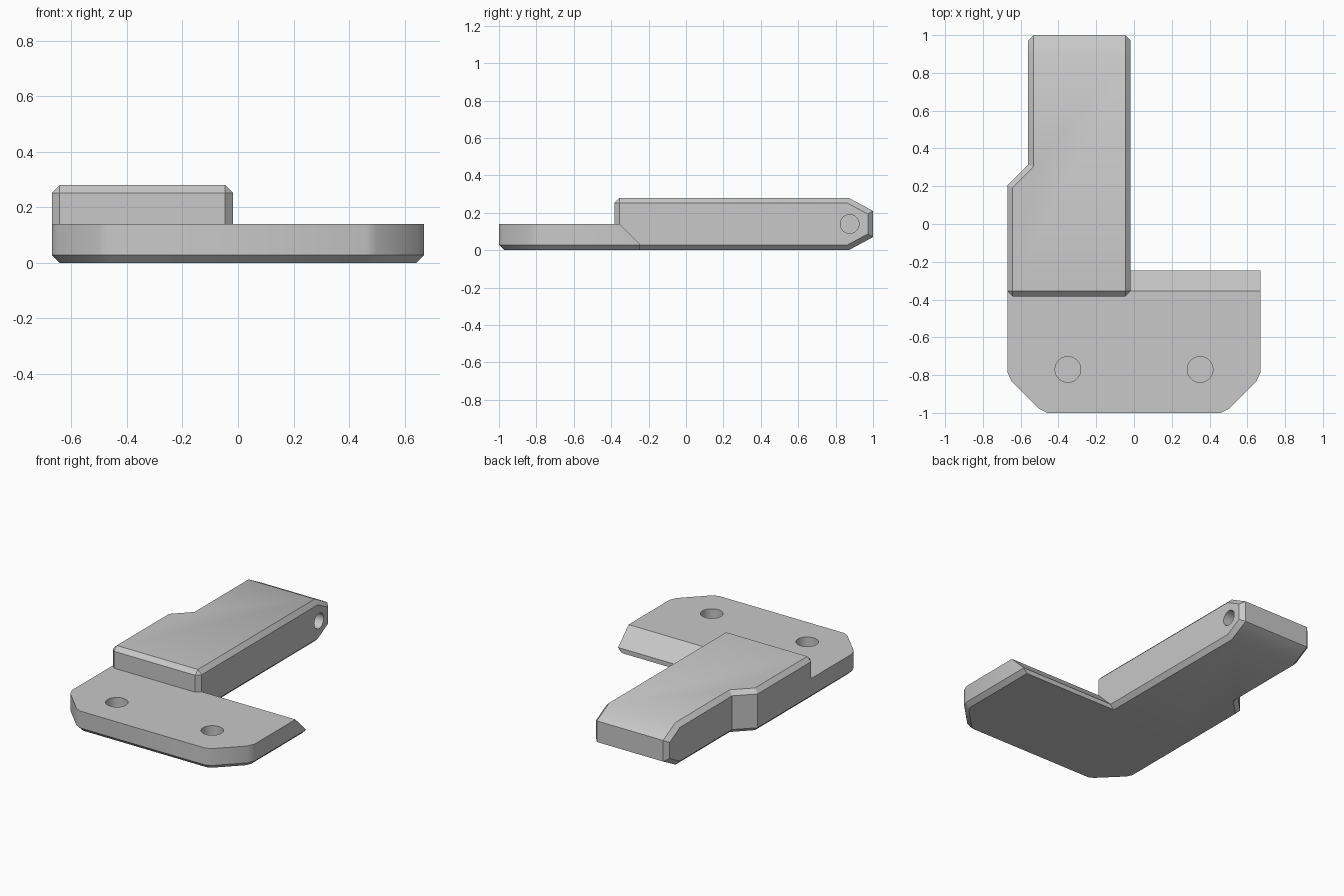
import bpy, bmesh, math
from mathutils import Vector

cube = bpy.data.objects.get("Cube")
if cube:
    bpy.data.objects.remove(cube, do_unlink=True)

grey = bpy.data.materials.new("light grey")
grey.use_nodes = True
colour = (0.58, 0.58, 0.58, 1)
grey.diffuse_color = colour
grey.node_tree.nodes["Principled BSDF"].inputs["Base Color"].default_value = colour

CHAMFER = 0.028


def prism(outline, height):
    """Upright solid standing on the ground."""
    bm = bmesh.new()
    face = bm.faces.new([bm.verts.new((x, y, 0)) for x, y in outline])
    top = bmesh.ops.extrude_face_region(bm, geom=[face])["geom"]
    verts = [v for v in top if isinstance(v, bmesh.types.BMVert)]
    bmesh.ops.translate(bm, verts=verts, vec=(0, 0, height))
    bmesh.ops.recalc_face_normals(bm, faces=bm.faces[:])
    return bm


def slice_off(bm, point, normal):
    """Cut away the side the normal points to and close the cut."""
    geom = bm.verts[:] + bm.edges[:] + bm.faces[:]
    cut = bmesh.ops.bisect_plane(bm, geom=geom, plane_co=point, plane_no=normal,
                                 clear_outer=True)["geom_cut"]
    edges = [e for e in cut if isinstance(e, bmesh.types.BMEdge)]
    bmesh.ops.edgeloop_fill(bm, edges=edges)
    bmesh.ops.recalc_face_normals(bm, faces=bm.faces[:])


def chamfer(bm, rule):
    edges = [e for e in bm.edges if rule(*(v.co for v in e.verts))]
    bmesh.ops.bevel(bm, geom=edges, offset=CHAMFER, segments=1,
                    affect='EDGES', clamp_overlap=False)


def finish(bm, name):
    bmesh.ops.recalc_face_normals(bm, faces=bm.faces[:])
    mesh = bpy.data.meshes.new(name)
    bm.to_mesh(mesh)
    bm.free()
    mesh.materials.append(grey)
    obj = bpy.data.objects.new(name, mesh)
    bpy.context.collection.objects.link(obj)
    return obj


def drill(obj, centre, radius, depth, rotation=(0, 0, 0)):
    """Sink a round blind hole, centred on the surface."""
    bpy.ops.mesh.primitive_cylinder_add(vertices=32, radius=radius, depth=2 * depth,
                                        location=centre, rotation=rotation)
    cutter = bpy.context.object
    cutter.hide_render = True
    cutter.data.materials.append(grey)
    mod = obj.modifiers.new("hole", 'BOOLEAN')
    mod.operation = 'DIFFERENCE'
    mod.solver = 'EXACT'
    mod.object = cutter
    select(obj)
    bpy.ops.object.modifier_apply(modifier=mod.name)
    bpy.data.objects.remove(cutter, do_unlink=True)


def select(obj):
    bpy.ops.object.select_all(action='DESELECT')
    obj.select_set(True)
    bpy.context.view_layer.objects.active = obj


# Mounting plate: clipped front corners, sloped back edge
half = [(0.46, -1), (0.5, -0.98), (0.65, -0.83), (0.67, -0.785), (0.67, -0.245)]
bm = prism(half + [(-x, y) for x, y in reversed(half)], 0.14)
chamfer(bm, lambda a, b: max(a.z, b.z) < 0.01 and min(a.y, b.y) < -0.3)
slice_off(bm, Vector((0, -0.245, 0.03)), Vector((0, 1, 1)))
plate = finish(bm, "mounting_plate")
for side in (-1, 1):
    drill(plate, (side * 0.35, -0.77, 0.14), 0.068, 0.11)

# Arm: stepped outline, tapered tip, chamfered rims and end corners
bm = prism([(-0.67, -0.383), (-0.018, -0.383), (-0.018, 1), (-0.56, 1),
            (-0.56, 0.315), (-0.67, 0.205)], 0.28)
for z, up in ((0.28, 1), (0, -1)):
    slice_off(bm, Vector((0, 0.87, z)), Vector((0, 0.07, up * 0.13)))


def arm_rim(a, b):
    crosswise = abs(a.y - b.y) < 0.01 and abs(a.z - b.z) < 0.01
    upright = abs(a.z - b.z) > 0.1
    if crosswise:
        return a.y < 0
    if upright:
        return a.y < -0.3 or a.y > 0.95
    return True


chamfer(bm, arm_rim)
arm = finish(bm, "arm")
drill(arm, (-0.018, 0.875, 0.14), 0.05, 0.35, (0, math.pi / 2, 0))

for obj in (plate, arm):
    select(obj)
    bpy.ops.object.shade_smooth_by_angle(angle=math.radians(30))
